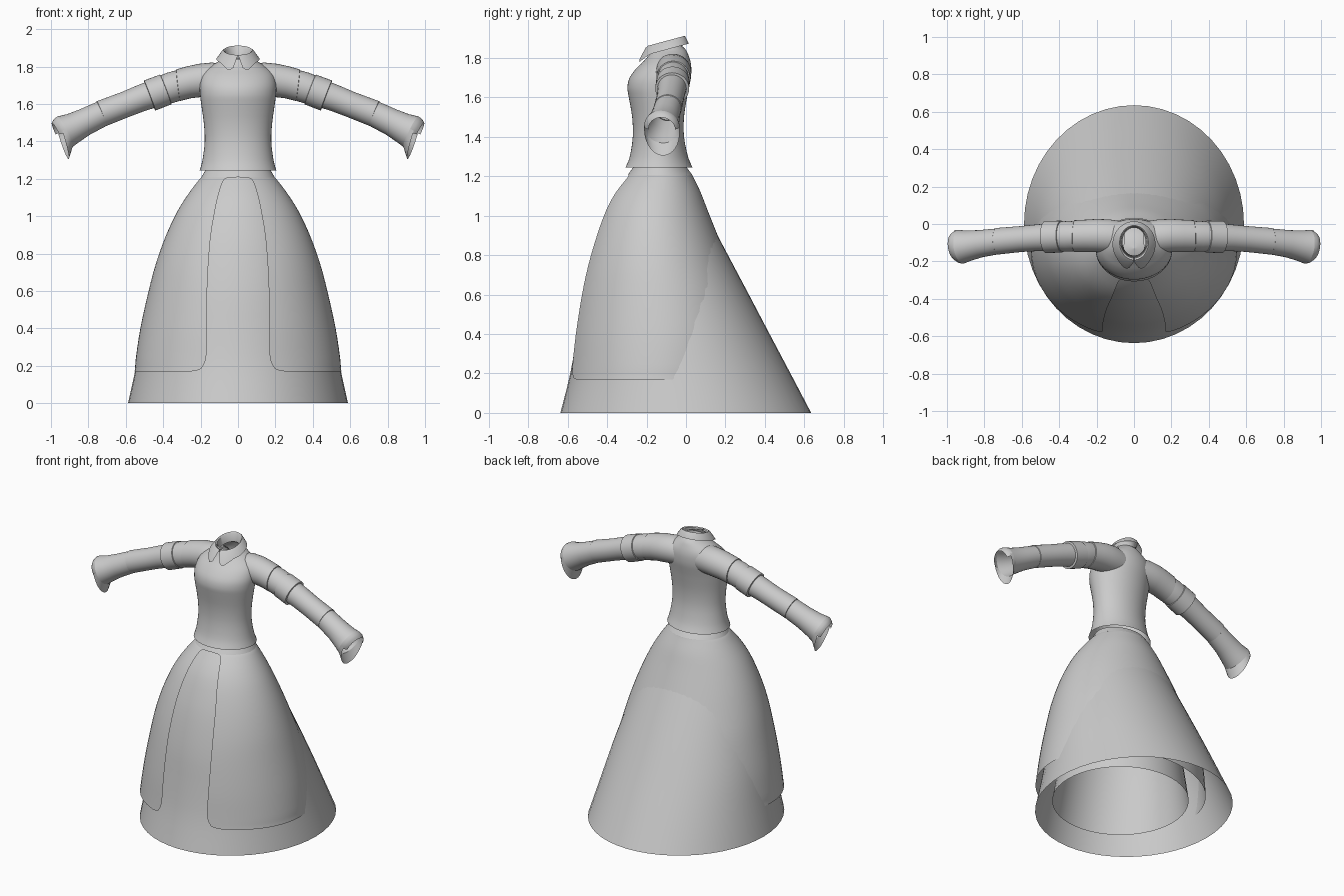
import bpy, bmesh, math
from mathutils import Vector

cube = bpy.data.objects.get("Cube")
if cube:
    bpy.data.objects.remove(cube, do_unlink=True)

cloth = bpy.data.materials.new("grey_cloth")
cloth.use_nodes = True
colour = (0.6, 0.6, 0.6, 1)
cloth.diffuse_color = colour
cloth.node_tree.nodes["Principled BSDF"].inputs["Base Color"].default_value = colour


def sheet(name, rings, closed=True):
    """Skin a list of equal-length point rings into one smooth surface."""
    bm = bmesh.new()
    grid = [[bm.verts.new(p) for p in ring] for ring in rings]
    n = len(rings[0])
    for a, b in zip(grid, grid[1:]):
        for i in range(n if closed else n - 1):
            j = (i + 1) % n
            bm.faces.new((a[i], a[j], b[j], b[i]))
    bmesh.ops.remove_doubles(bm, verts=bm.verts, dist=0.0001)
    bmesh.ops.recalc_face_normals(bm, faces=bm.faces)
    mesh = bpy.data.meshes.new(name)
    bm.to_mesh(mesh)
    bm.free()
    mesh.materials.append(cloth)
    obj = bpy.data.objects.new(name, mesh)
    bpy.context.collection.objects.link(obj)
    bpy.ops.object.select_all(action='DESELECT')
    obj.select_set(True)
    bpy.context.view_layer.objects.active = obj
    bpy.ops.object.shade_smooth_by_angle(angle=math.radians(40))


def smooth_rows(keys, steps=3):
    """Catmull-Rom interpolation between profile rows."""
    out = []
    for i in range(len(keys) - 1):
        p = [keys[max(i - 1, 0)], keys[i], keys[i + 1], keys[min(i + 2, len(keys) - 1)]]
        for s in range(steps):
            t = s / steps
            out.append([b + t / 2 * (c - a + t * (2 * a - 5 * b + 4 * c - d + t * (3 * (b - c) + d - a)))
                        for a, b, c, d in zip(*p)])
    return out + [list(keys[-1])]


def oval(z, rx, front, back, gap=0, n=48, closed=True):
    """Ellipse ring starting at the front, optionally open by a half-gap."""
    start = math.asin(gap / rx)
    span = 2 * (math.pi - start)
    c, ry = (front + back) / 2, (back - front) / 2
    angles = [start + span * i / (n if closed else n - 1) for i in range(n)]
    return [(rx * math.sin(a), c - ry * math.cos(a), z) for a in angles]


# Underskirt: height, half width, front, back
underskirt = [(0, .588, -.637, .635), (.2, .544, -.587, .53), (.4, .503, -.553, .424),
              (.6, .453, -.522, .319), (.8, .395, -.475, .213), (.95, .335, -.425, .134),
              (1.1, .25, -.355, .055), (1.24, .15, -.24, -.02)]
sheet("underskirt", [oval(*r) for r in smooth_rows(underskirt)])

# Petticoat hidden inside, gathered shut at the waist
petticoat = [(.1, .42, -.55, .29), (.5, .36, -.46, .22), (.9, .25, -.35, .09),
             (1.15, .13, -.23, -.02), (1.2, .001, -.131, -.129)]
sheet("petticoat", [oval(*r) for r in smooth_rows(petticoat)])

# Open-fronted overskirt: last value is half the front opening
overskirt = [(.17, .553, -.607, .35, .25), (.178, .552, -.606, .35, .21), (.195, .55, -.604, .35, .19),
             (.25, .545, -.598, .35, .17), (.4, .522, -.583, .34, .168), (.6, .478, -.553, .285, .165),
             (.75, .438, -.52, .222, .158), (.9, .384, -.475, .161, .145), (1.03, .322, -.424, .109, .123),
             (1.12, .265, -.372, .074, .103), (1.19, .212, -.312, .04, .078),
             (1.205, .198, -.297, .033, .05), (1.21, .195, -.293, .03, 0), (1.25, .172, -.265, 0, 0)]
sheet("overskirt", [oval(*r[:4], gap=max(r[4], 0), n=64, closed=False) for r in smooth_rows(overskirt)], False)

# Fitted bodice
bodice = [(1.245, .205, -.307, .033), (1.3, .19, -.285, .01), (1.4, .178, -.27, -.01),
          (1.5, .183, -.273, -.01), (1.6, .197, -.29, .005), (1.65, .203, -.297, .015),
          (1.7, .205, -.286, .025), (1.75, .194, -.25, .027), (1.785, .168, -.213, .022),
          (1.815, .125, -.188, .012), (1.84, .085, -.175, 0), (1.86, .068, -.168, -.02)]
sheet("bodice", [oval(*r) for r in smooth_rows(bodice)])

# Folded collar: half width, front, back, drop below rim, front gap, length of points
rings = []
for rx, front, back, drop, gap, point in ((.062, -.17, -.02, .06, .002, 0), (.07, -.182, -.015, .006, .002, 0),
                                          (.077, -.192, -.008, 0, .002, 0), (.087, -.205, -.002, .007, .004, 0),
                                          (.115, -.23, .014, .045, .025, .032)):
    ring = []
    for x, y, z in oval(1.887, rx, front, back, gap, 65, False):
        nose = max(0, 1 - abs(abs(x) - .05) / .045) if y < -.1 else 0
        ring.append((x, y - .6 * point * nose, z + .27 * (y + .1) - drop - point * nose))
    rings.append(ring)
sheet("collar", rings, False)

# Sleeve pieces: stations of x, y, z, radius
pieces = {
    "upper_sleeve": [(.06, -.07, 1.73, .083), (.13, -.066, 1.732, .09), (.2, -.062, 1.726, .089),
                     (.26, -.063, 1.716, .086), (.32, -.065, 1.70, .085), (.322, -.065, 1.699, .078)],
    "sleeve_gather": [(.3, -.065, 1.707, .078), (.35, -.066, 1.69, .082), (.4, -.067, 1.673, .079)],
    "sleeve_band": [(.385, -.067, 1.678, .078), (.387, -.067, 1.677, .085), (.472, -.07, 1.645, .086),
                    (.474, -.07, 1.644, .072)],
    "forearm_sleeve": [(.45, -.07, 1.655, .074), (.52, -.074, 1.63, .071), (.6, -.08, 1.598, .069),
                       (.73, -.092, 1.548, .071), (.732, -.092, 1.547, .067)],
    "lower_sleeve": [(.71, -.09, 1.556, .068), (.82, -.105, 1.503, .073), (.88, -.115, 1.472, .081),
                     (.925, -.122, 1.451, .091)],
}


def tube_rings(stations, n=32):
    """Round rings square to the line from first to last station."""
    direction = (Vector(stations[-1][:3]) - Vector(stations[0][:3])).normalized()
    side = direction.cross(Vector((0, 0, 1))).normalized()
    up = side.cross(direction)
    return [[Vector((x, y, z)) + r * (side * math.sin(2 * math.pi * i / n) - up * math.cos(2 * math.pi * i / n))
             for i in range(n)] for x, y, z, r in stations]


def mirrored(rings, s):
    return [[(s * x, y, z) for x, y, z in ring] for ring in rings]


for s, label in ((1, "left"), (-1, "right")):
    for part, stations in pieces.items():
        rings = tube_rings(stations)
        sheet(f"{label}_{part}", mirrored(rings, s))

    # Rounded drape hanging from the lower half of the cuff
    mouth = rings[-1]
    lower = [mouth[i % len(mouth)] for i in range(-9, 10)]
    drape = []
    for k in range(6):
        t = k / 5
        drape.append([p + Vector((.02 * t, 0, -.064 * t * math.cos(math.pi * i / 20)))
                      for i, p in zip(range(-9, 10), lower)])
    sheet(f"{label}_cuff_drape", mirrored(drape, s), False)

    # Turned-back lip round the upper half of the cuff
    upper = [mouth[i] for i in range(8, 25)]
    centre = Vector(pieces["lower_sleeve"][-1][:3])
    lip = [[p + Vector((.04 * t, 0, -.014 * t)) + (centre - p) * (.25 * t * t) for p in upper]
           for t in (0, .4, .75, 1)]
    sheet(f"{label}_cuff_lip", mirrored(lip, s), False)
